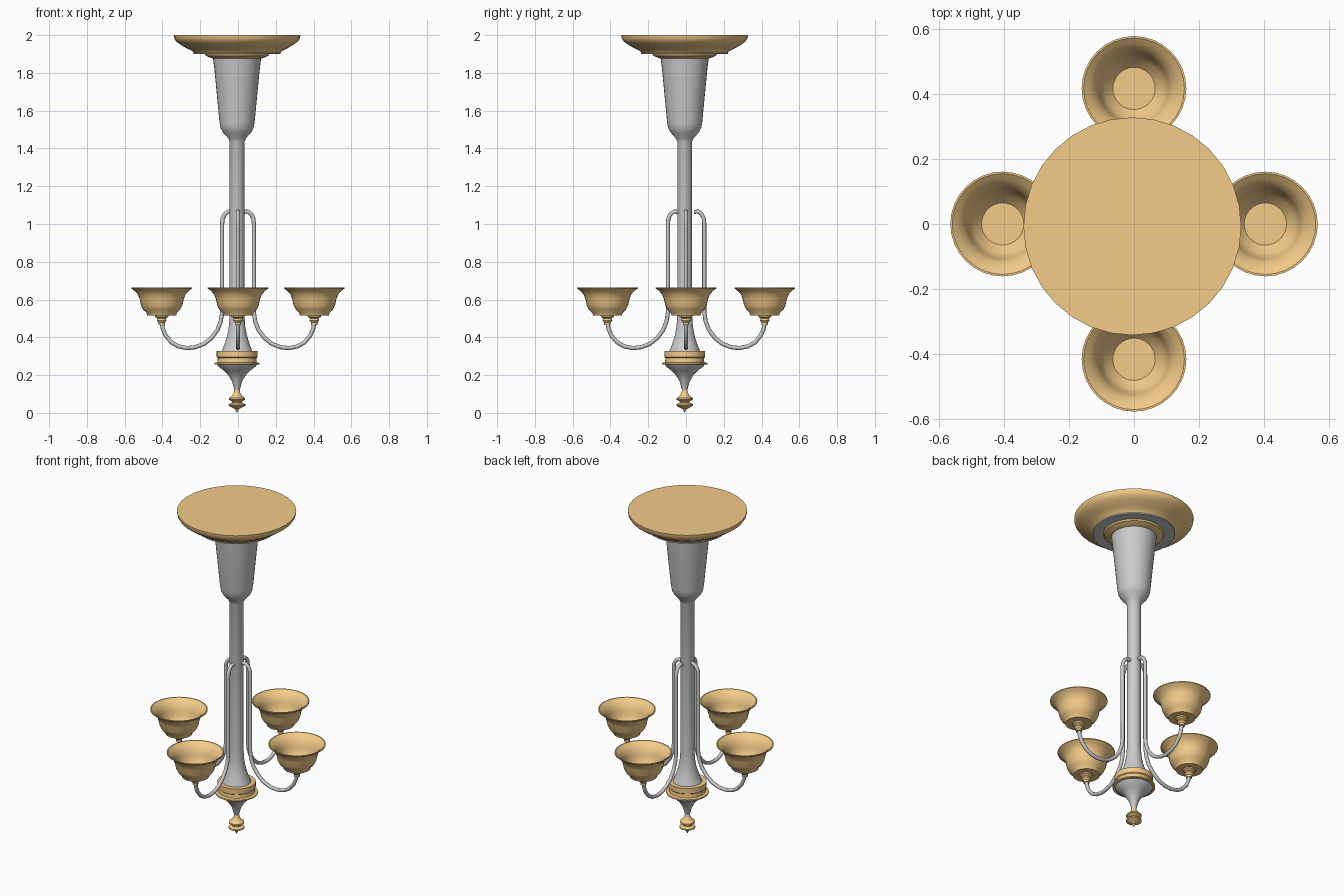
import bpy, bmesh, math
from mathutils import Vector

if "Cube" in bpy.data.objects:
    bpy.data.objects.remove(bpy.data.objects["Cube"])

SEG = 32
CX, CY = -0.005, -0.007   # axis of the central column

brass = bpy.data.materials.new("brass")
brass.diffuse_color = (0.9, 0.6, 0.25, 1)
brass.use_nodes = True
brass.node_tree.nodes["Principled BSDF"].inputs["Base Color"].default_value = brass.diffuse_color


def finish(ob, mat, angle=35):
    if mat:
        ob.data.materials.append(mat)
    bpy.ops.object.select_all(action='DESELECT')
    ob.select_set(True)
    bpy.context.view_layer.objects.active = ob
    bpy.ops.object.shade_smooth_by_angle(angle=math.radians(angle))
    return ob


def lathe(name, profile, x, y, mat=None):
    """Revolve (radius, z) points about a vertical axis."""
    bm = bmesh.new()
    vs = [bm.verts.new((r, 0, z)) for r, z in profile]
    es = [bm.edges.new(p) for p in zip(vs, vs[1:])]
    bmesh.ops.spin(bm, geom=vs + es, cent=(0, 0, 0), axis=(0, 0, 1),
                   angle=math.tau, steps=SEG, use_merge=True)
    bmesh.ops.remove_doubles(bm, verts=bm.verts, dist=1e-5)
    bmesh.ops.recalc_face_normals(bm, faces=bm.faces)
    me = bpy.data.meshes.new(name)
    bm.to_mesh(me)
    bm.free()
    ob = bpy.data.objects.new(name, me)
    bpy.context.collection.objects.link(ob)
    ob.location = (x, y, 0)
    return finish(ob, mat)


def tube(name, points, radius):
    """Round tube through the points, converted to a mesh."""
    cu = bpy.data.curves.new(name, 'CURVE')
    cu.dimensions = '3D'
    cu.bevel_depth = radius
    cu.bevel_resolution = 2
    cu.use_fill_caps = True
    sp = cu.splines.new('POLY')
    sp.points.add(len(points) - 1)
    for p, co in zip(sp.points, points):
        p.co = (*co, 1)
    ob = bpy.data.objects.new(name, cu)
    bpy.context.collection.objects.link(ob)
    bpy.ops.object.select_all(action='DESELECT')
    ob.select_set(True)
    bpy.context.view_layer.objects.active = ob
    bpy.ops.object.convert(target='MESH')
    return finish(bpy.context.object, None, 50)


# Ceiling canopy: dish, grey underside plate, inner collar
lathe("ceiling_canopy", [(0, 2), (.335, 2), (.333, 1.982), (.322, 1.966), (.30, 1.95),
                         (.27, 1.932), (.235, 1.915), (.228, 1.903), (0, 1.903)], CX, CY, brass)
lathe("canopy_plate", [(0, 1.906), (.23, 1.906), (.23, 1.899), (0, 1.899)], CX, CY)
lathe("canopy_collar", [(0, 1.902), (.172, 1.902), (.165, 1.89), (.145, 1.882),
                        (.13, 1.876), (0, 1.876)], CX, CY, brass)

# Central column with tapered sleeve and flared foot
lathe("column", [(0, 1.885), (.128, 1.885), (.12, 1.82), (.093, 1.54), (.088, 1.51),
                 (.075, 1.485), (.048, 1.455), (.039, 1.435), (.039, .52), (.043, .46),
                 (.052, .41), (.066, .365), (.082, .325), (0, .325)], CX, CY)

# Brass band at the foot
lathe("foot_band", [(0, .327), (.108, .327), (.108, .295), (.102, .29), (.104, .268),
                    (.12, .264), (.12, .256), (0, .256)], CX, CY, brass)

# Grey lower cone and turned finial
lathe("lower_cone", [(0, .26), (.108, .26), (.098, .245), (.07, .224), (.045, .198),
                     (.026, .165), (.014, .12), (0, .12)], CX, CY)
lathe("finial", [(0, .125), (.014, .125), (.016, .108), (.027, .09), (.043, .078), (.043, .07),
                 (.026, .06), (.026, .054), (.044, .046), (.044, .038), (.028, .029),
                 (.01, .02), (.005, .01), (0, 0)], CX, CY, brass)

# Four arms with cups and bowl shades
arm = [(.03, 1.064), (.052, 1.066), (.07, 1.052), (.081, 1.03), (.084, 1.0), (.084, .53),
       (.091, .485), (.108, .44), (.14, .397), (.18, .365), (.225, .348), (.27, .343),
       (.315, .352), (.352, .373), (.383, .41), (.398, .445), (.404, .48)]
shade = [(0, .515), (.076, .515), (.081, .53), (.098, .546), (.11, .57), (.116, .60),
         (.126, .627), (.143, .646), (.161, .659), (.161, .664), (.155, .664), (.137, .651),
         (.119, .632), (.108, .604), (.102, .574), (.09, .553), (.065, .528), (0, .528)]
cup = [(0, .52), (.038, .52), (.034, .508), (.022, .50), (.026, .49), (.017, .478),
       (.017, .465), (0, .465)]

for side, dx, dy, shift in (("right", 1, 0, 0), ("back", 0, 1, .013),
                            ("left", -1, 0, 0), ("front", 0, -1, .012)):
    tube(side + "_arm", [(dx * (r + shift), dy * (r + shift), z) for r, z in arm], .011)
    x, y = dx * (.404 + shift), dy * (.404 + shift)
    lathe(side + "_shade", shade, x, y, brass)
    lathe(side + "_shade_cup", cup, x, y, brass)
